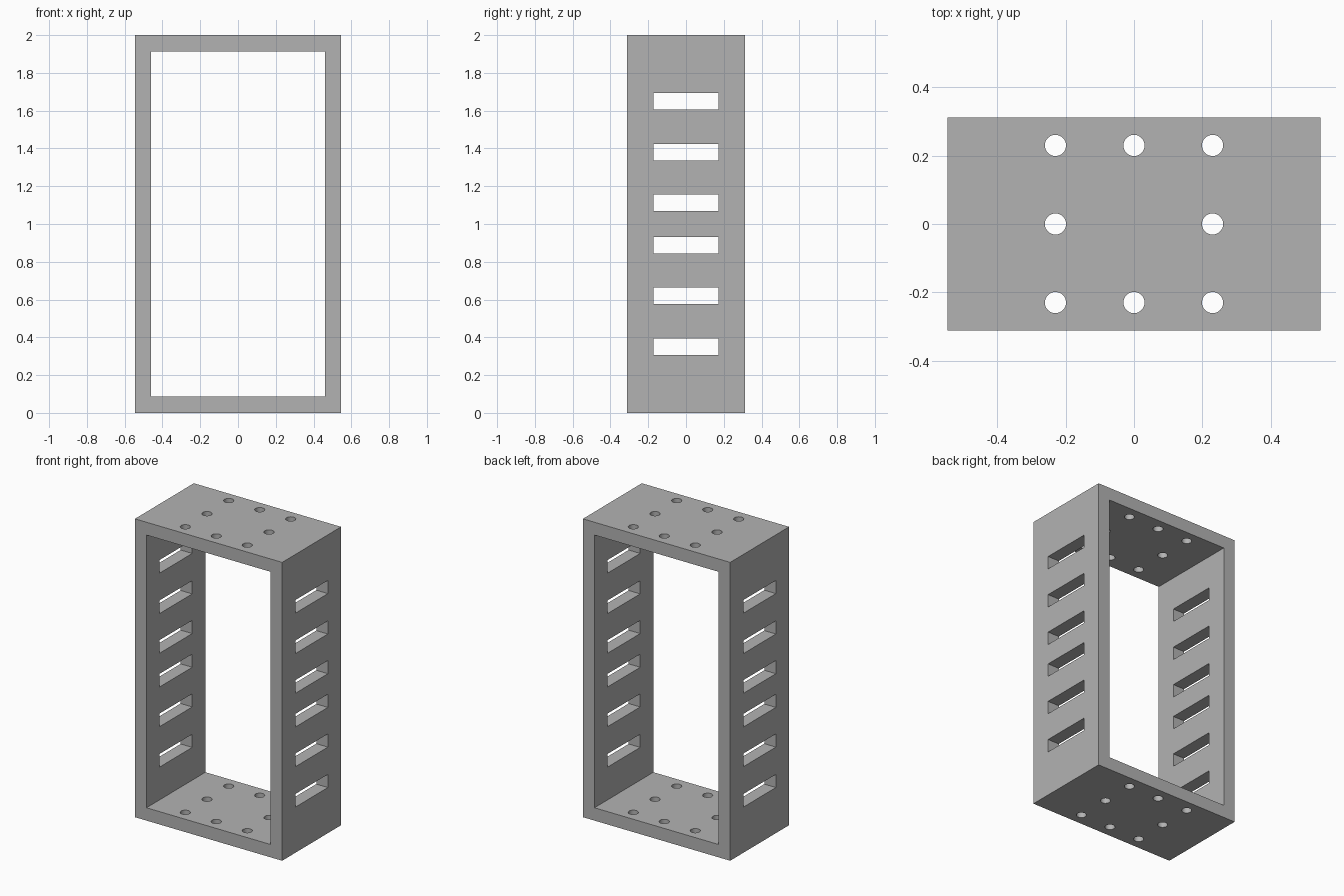
import bpy

cube = bpy.data.objects.get("Cube")
if cube:
    bpy.data.objects.remove(cube, do_unlink=True)

WIDTH, DEPTH, HEIGHT, WALL = 1.092, 0.624, 2.0, 0.086
SLOT_OFFSETS = (0.113, 0.379, 0.65)
HOLE_SPACING, HOLE_RADIUS = 0.23, 0.031

# Single grey finish
grey = bpy.data.materials.new("plain_grey")
grey.use_nodes = True
color = (0.45, 0.45, 0.45, 1)
grey.diffuse_color = color
grey.node_tree.nodes["Principled BSDF"].inputs["Base Color"].default_value = color


def box(name, size, center):
    bpy.ops.mesh.primitive_cube_add(size=1, location=center)
    ob = bpy.context.object
    ob.name = name
    ob.scale = size
    bpy.ops.object.transform_apply(location=True, rotation=False, scale=True)
    return ob


def cut(target, cutter):
    cutter.hide_render = True
    mod = target.modifiers.new("cut", "BOOLEAN")
    mod.operation = "DIFFERENCE"
    mod.solver = "EXACT"
    mod.object = cutter
    bpy.context.view_layer.objects.active = target
    bpy.ops.object.modifier_apply(modifier=mod.name)
    bpy.data.objects.remove(cutter, do_unlink=True)


# Upright rectangular frame, open at front and back
frame = box("frame", (WIDTH, DEPTH, HEIGHT), (0, 0, HEIGHT / 2))
frame.data.materials.append(grey)
cut(frame, box("opening_cutter", (WIDTH - 2 * WALL, 2, HEIGHT - 2 * WALL),
               (0, 0, HEIGHT / 2)))

# Slots through both side walls, mirrored about mid-height
for offset in SLOT_OFFSETS:
    for side in (-1, 1):
        cut(frame, box("slot_cutter", (2, 0.344, 0.088),
                       (0, 0, HEIGHT / 2 + side * offset)))

# Ring of eight round holes through top and bottom plates
for i in (-1, 0, 1):
    for j in (-1, 0, 1):
        if i or j:
            bpy.ops.mesh.primitive_cylinder_add(
                vertices=32, radius=HOLE_RADIUS, depth=3,
                location=(i * HOLE_SPACING, j * HOLE_SPACING, HEIGHT / 2))
            cut(frame, bpy.context.object)

# Smooth hole walls, crisp edges elsewhere
bpy.ops.object.select_all(action="DESELECT")
frame.select_set(True)
bpy.context.view_layer.objects.active = frame
bpy.ops.object.shade_smooth_by_angle()
